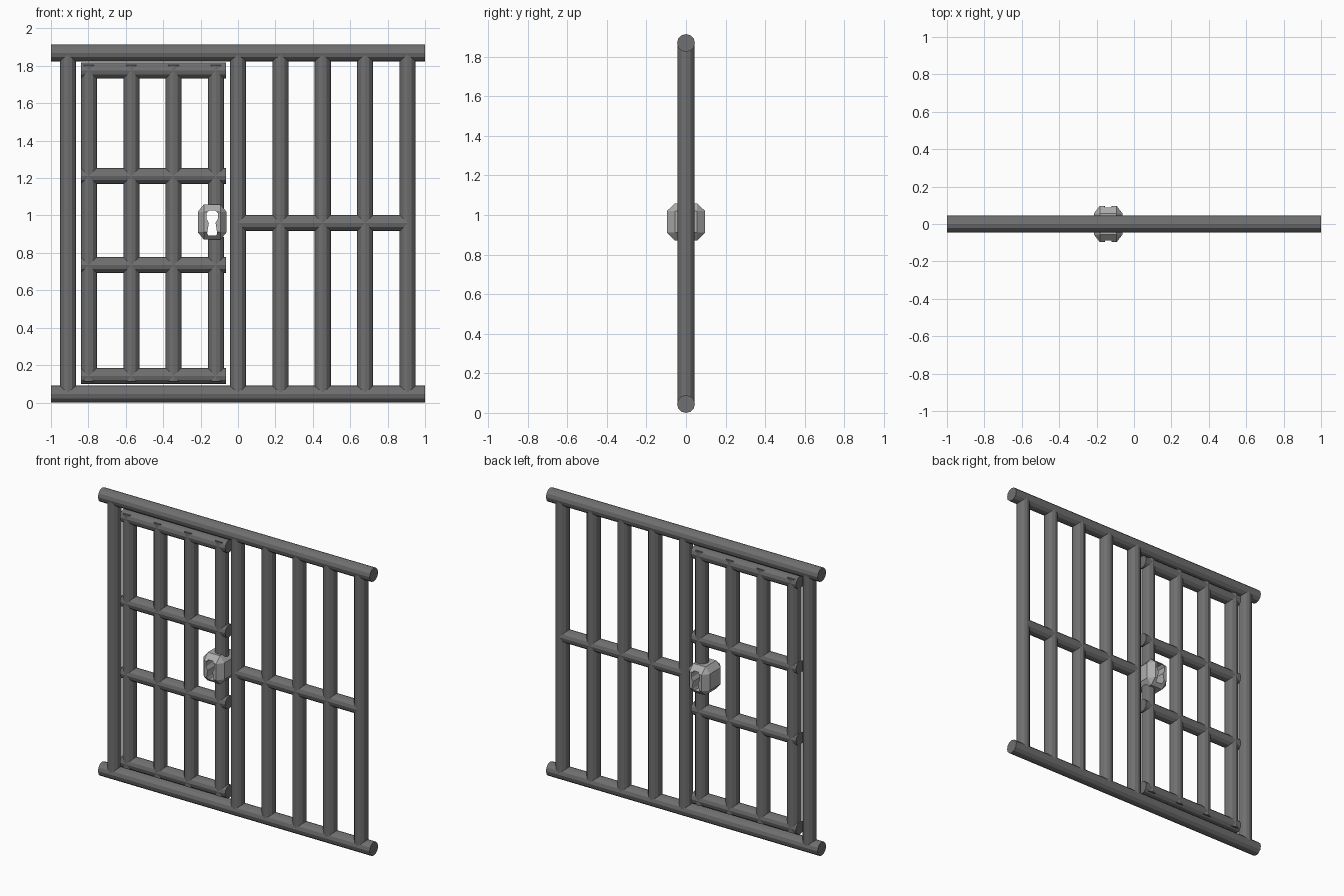
import bpy, bmesh, math
from mathutils import Matrix, Vector

if "Cube" in bpy.data.objects:
    bpy.data.objects.remove(bpy.data.objects["Cube"])

R = 0.045      # frame rail radius
RB = 0.043     # bar radius
SIDES = 12


def material(name, v):
    m = bpy.data.materials.new(name)
    m.diffuse_color = (v, v, v, 1)
    m.use_nodes = True
    m.node_tree.nodes["Principled BSDF"].inputs["Base Color"].default_value = m.diffuse_color
    return m


iron = material("dark_iron", 0.16)
steel = material("light_steel", 0.42)


def add_object(name, bm, mat):
    bmesh.ops.recalc_face_normals(bm, faces=bm.faces)
    me = bpy.data.meshes.new(name)
    bm.to_mesh(me)
    bm.free()
    me.materials.append(mat)
    ob = bpy.data.objects.new(name, me)
    bpy.context.collection.objects.link(ob)
    return ob


def rod(name, start, end, r):
    """Closed flat-shaded rod between two (x, z) points in the y = 0 plane."""
    a, b = Vector((start[0], 0, start[1])), Vector((end[0], 0, end[1]))
    bm = bmesh.new()
    rot = Matrix.Rotation(math.pi / 2, 4, 'Y') if start[1] == end[1] else Matrix()
    bmesh.ops.create_cone(bm, cap_ends=True, segments=SIDES, radius1=r, radius2=r,
                          depth=(b - a).length,
                          matrix=Matrix.Translation((a + b) / 2) @ rot)
    return add_object(name, bm, iron)


# Fixed frame: top and bottom rails, posts and the right-hand cross bar
for name, z in (("bottom_rail", 0.045), ("top_rail", 1.869)):
    rod(name, (-1, z), (1, z), R)
for i, x in enumerate((-0.91, 0, 0.227, 0.453, 0.68, 0.907)):
    rod(f"frame_bar_{i}", (x, 0.045), (x, 1.869), RB)
rod("frame_cross_bar", (0, 0.96), (0.907, 0.96), RB)

# Door: four cross bars and four uprights, the last one split by the lock
for i, z in enumerate((0.142, 0.735, 1.211, 1.775)):
    rod(f"door_cross_bar_{i}", (-0.84, z), (-0.065, z), RB)
Z0, Z1 = 0.113, 1.804
for i, x in enumerate((-0.797, -0.57, -0.345)):
    rod(f"door_upright_{i}", (x, Z0), (x, Z1), RB)
rod("door_lock_upright_lower", (-0.118, Z0), (-0.118, 0.885), RB)
rod("door_lock_upright_upper", (-0.118, 1.035), (-0.118, Z1), RB)

# Lock body: chamfered block
LX, LZ = -0.138, 0.965
bm = bmesh.new()
bmesh.ops.create_cube(bm, size=2)
bmesh.ops.bevel(bm, geom=list(bm.edges), offset=0.42, segments=1,
                affect='EDGES', profile=0.5)
bmesh.ops.scale(bm, vec=(0.077, 0.097, 0.094), verts=bm.verts)
bmesh.ops.translate(bm, vec=(LX, 0, LZ), verts=bm.verts)
lock = add_object("lock", bm, steel)

# Keyhole: symmetric profile (half width, z) cut right through the lock
half = [(0.016, 1.028), (0.031, 1.012), (0.031, 0.983), (0.018, 0.96),
        (0.027, 0.905), (0.022, 0.893)]
outline = half + [(-w, z) for w, z in reversed(half)]
bm = bmesh.new()
face = bm.faces.new([bm.verts.new((LX + w, -0.2, z)) for w, z in outline])
ext = bmesh.ops.extrude_face_region(bm, geom=[face])
bmesh.ops.translate(bm, vec=(0, 0.4, 0),
                    verts=[v for v in ext["geom"] if isinstance(v, bmesh.types.BMVert)])
cutter = add_object("keyhole_cutter", bm, steel)
cutter.hide_render = True

mod = lock.modifiers.new("keyhole", 'BOOLEAN')
mod.operation = 'DIFFERENCE'
mod.solver = 'EXACT'
mod.object = cutter
bpy.context.view_layer.objects.active = lock
lock.select_set(True)
bpy.ops.object.modifier_apply(modifier=mod.name)
bpy.data.objects.remove(cutter)
